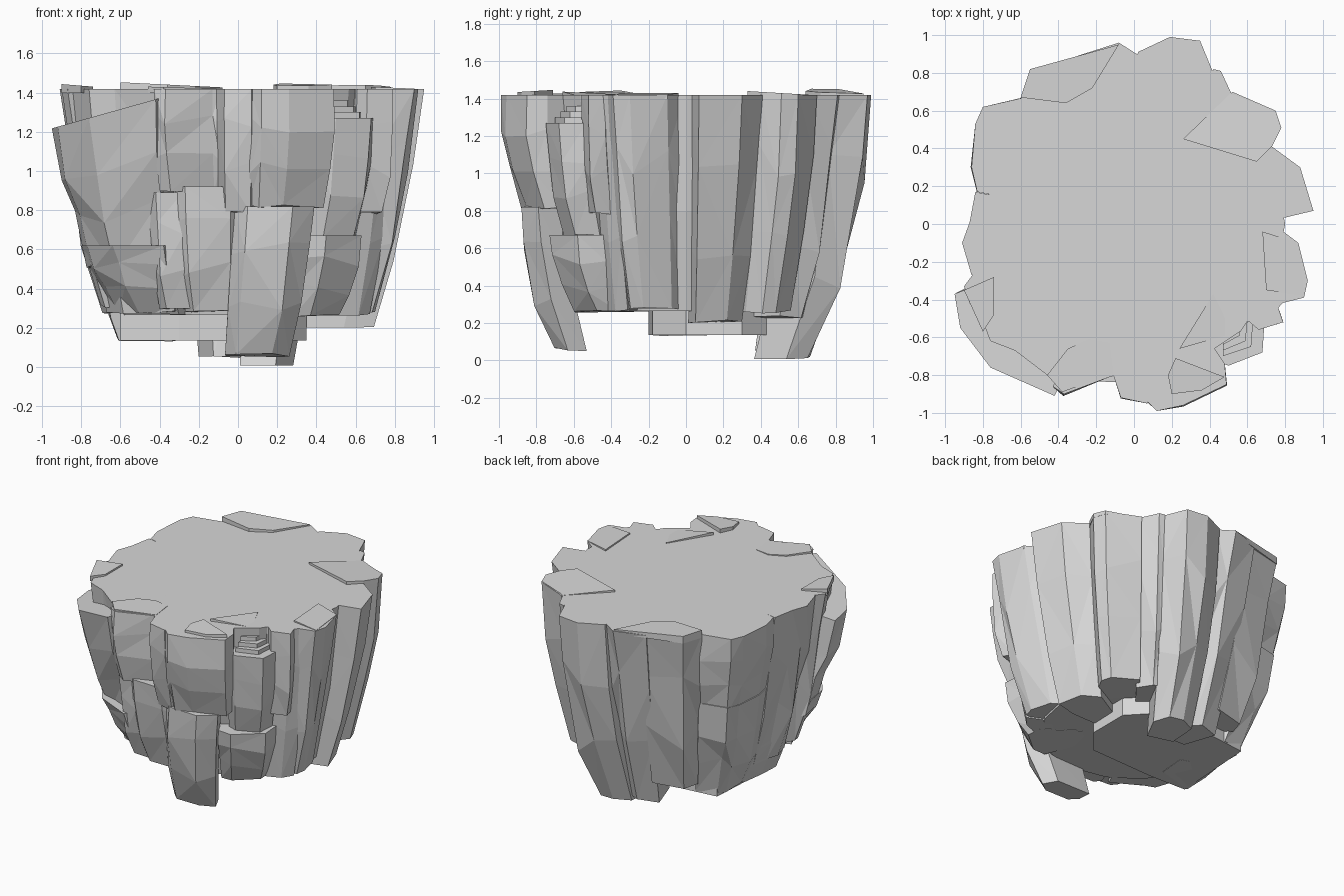
import bpy
import bmesh
import math
import random
from mathutils import Vector

random.seed(4)
default_cube = bpy.data.objects.get("Cube")
if default_cube:
    bpy.data.objects.remove(default_cube, do_unlink=True)

GROUND = 1.418   # height of the flat top

# One plain stone colour
stone = bpy.data.materials.new("stone_grey")
stone.use_nodes = True
stone_colour = (0.68, 0.68, 0.68, 1)
stone.diffuse_color = stone_colour
stone.node_tree.nodes["Principled BSDF"].inputs["Base Color"].default_value = stone_colour


def loft(name, rings):
    """Close a stack of equal rings into a solid with flat, triangulated sides."""
    bm = bmesh.new()
    levels = [[bm.verts.new(point) for point in ring] for ring in rings]
    count = len(levels[0])
    for low, high in zip(levels, levels[1:]):
        for i in range(count):
            j = (i + 1) % count
            a, b, c, d = low[i], low[j], high[j], high[i]
            if random.random() < 0.5:
                bm.faces.new((a, b, c))
                bm.faces.new((a, c, d))
            else:
                bm.faces.new((a, b, d))
                bm.faces.new((b, c, d))
    bm.faces.new(levels[0][::-1])
    bm.faces.new(levels[-1])
    bmesh.ops.recalc_face_normals(bm, faces=bm.faces)
    mesh = bpy.data.meshes.new(name)
    bm.to_mesh(mesh)
    bm.free()
    mesh.materials.append(stone)
    obj = bpy.data.objects.new(name, mesh)
    bpy.context.collection.objects.link(obj)
    return obj


def column(name, outline, bottom, taper, top=GROUND, bulge=0.03, tilt=0.0,
           shift=0.0, depth=0.55):
    """Wedge of rock: the outer outline runs towards the core and narrows downwards."""
    inner = [(x * depth, y * depth) for x, y in (outline[-1], outline[0])]
    points = list(outline) + inner
    middle_x = sum(x for x, y in outline) / len(outline)
    rings = []
    for t in (0, 0.35, 0.7, 1):
        scale = taper + (1 - taper) * t + bulge * math.sin(math.pi * t)
        between = 0 < t < 1
        ring = []
        for x, y in points:
            wobble = random.uniform(-0.012, 0.012) if between else 0
            lift = random.uniform(-0.08, 0.08) * (top - bottom) if between else 0
            if t == 0:
                lift = random.uniform(0, 0.02)
            slope = tilt * (x - middle_x) * t
            ring.append((x * (scale + wobble) + shift * (1 - t), y * (scale + wobble),
                         bottom + (top - bottom) * t + lift + slope))
        rings.append(ring)
    return loft(name, rings)


def slab(name, outline, top, base=GROUND - 0.02, lean=(0, 0)):
    """Thin broken plate, its upper face leaning along x and y."""
    centre = sum((Vector(p) for p in outline), Vector((0, 0))) / len(outline)
    upper = [(x, y, top + lean[0] * (x - centre.x) + lean[1] * (y - centre.y))
             for x, y in outline]
    return loft(name, [[(x, y, base) for x, y in outline], upper])


# Solid core with the flat top
sides = 16
core_rings = []
for radius, height in ((0.62, 0.265), (0.73, 0.8), (0.8, GROUND)):
    core_rings.append([(radius * math.cos(math.tau * i / sides),
                        radius * math.sin(math.tau * i / sides), height)
                       for i in range(sides)])
loft("core", core_rings)

# Flat underside hanging below the core
slab("underside", [(-.6, -.19), (-.3, -.2), (.2, -.18), (.35, 0), (.35, .3),
                   (.2, .46), (-.3, .47), (-.56, .44)], 0.4, base=0.135)

# Tall columns on the +x side
column("side_column_front", [(.7, -.44), (.9, -.39), (.92, -.3), (.87, -.1), (.75, -.01)],
       0.27, 0.76)
column("side_column_middle", [(.74, .02), (.95, .07), (.88, .3), (.73, .41)],
       0.2, 0.73, bulge=0.02)
column("side_column_back", [(.72, .4), (.78, .51), (.75, .6), (.52, .7)], 0.25, 0.8)
column("side_splinter", [(.66, -.56), (.79, -.52), (.76, -.43)], 0.78, 0.93)
column("side_edge", [(.6, -.52), (.75, -.46), (.82, -.38)], 0.26, 0.82)

# Columns along the back, reaching lowest
column("back_corner_column", [(.53, .66), (.46, .81), (.42, .82)], 0.22, 0.76)
column("back_long_column", [(.42, .8), (.35, .97), (.19, .99), (.02, .91)], 0.0, 0.67,
       bulge=0.075, depth=0.68)
column("back_middle_column", [(.03, .89), (-.08, .96), (-.3, .89)], 0.04, 0.67, depth=0.62)
column("back_end_column", [(-.25, .89), (-.55, .82), (-.6, .67)], 0.2, 0.74)

# Two tiers at the back of the -x side
corner = [(-.58, .67), (-.8, .62), (-.84, .53), (-.86, .3), (-.83, .17)]
column("corner_block_upper", corner, 0.82, 0.9)
column("corner_block_lower", [(x * .92, y * .92) for x, y in corner], 0.14, 0.75, top=0.88)

# Columns on the -x side
column("flank_column", [(-.84, .17), (-.87, .01), (-.91, -.1), (-.86, -.27)], 0.27, 0.76)
column("flank_foot", [(-.66, .2), (-.7, 0), (-.69, -.2)], 0.13, 0.88, top=0.5)
column("flank_splinter", [(-.84, -.25), (-.9, -.33), (-.87, -.42)], 0.3, 0.78)

# Big leaning block at the front corner, with the rock behind and beneath
column("corner_backing", [(-.87, -.34), (-.76, -.62), (-.63, -.67), (-.42, -.83)], 0.27, 0.77)
column("leaning_block", [(-.95, -.37), (-.92, -.55), (-.76, -.76), (-.42, -.91)],
       0.5, 0.75, top=1.27, bulge=0.01, tilt=0.28, shift=-0.06)
column("corner_foot", [(-.8, -.3), (-.77, -.48), (-.64, -.66), (-.38, -.78)],
       0.26, 0.79, top=0.62)

# Stacked blocks across the front
column("front_block_upper", [(-.43, -.86), (-.37, -.9), (-.13, -.81), (-.09, -.8)], 0.88, 0.93)
column("front_block_lower", [(-.32, -.78), (-.27, -.83), (-.04, -.84), (.01, -.78)],
       0.27, 0.84, top=0.92)
column("front_filler", [(-.46, -.72), (-.42, -.78), (-.28, -.79)], 0.28, 0.87, top=0.89)
column("front_sliver", [(-.11, -.8), (-.07, -.92), (.07, -.95), (.1, -.88)], 0.78, 0.9)
column("front_overhang", [(.06, -.93), (.12, -.99), (.26, -.96), (.49, -.85), (.48, -.74)],
       0.81, 0.89, bulge=0.04)
column("hanging_block", [(-.02, -.8), (.05, -.87), (.28, -.88), (.39, -.79)],
       0.05, 0.8, top=0.82, bulge=0.06, shift=-0.05, depth=0.84)
column("front_side_block", [(.42, -.72), (.5, -.75), (.68, -.68), (.69, -.53)],
       0.66, 0.87, top=1.27)
column("front_side_foot", [(.34, -.72), (.45, -.73), (.63, -.58), (.62, -.44)],
       0.25, 0.82, top=0.67)

# Rubble stepping up to the top beside the overhang
for step in range(3):
    inset = 0.03 * step
    slab("rubble_step", [(.47, -.7 + inset), (.62 - inset, -.65 + inset),
                         (.63 - inset, -.52), (.5, -.45)],
         1.3 + 0.03 * step, base=1.2)

# Broken plates lying on the top
slab("back_plate", [(-.55, .82), (-.6, .67), (-.36, .64), (-.22, .72), (-.08, .95), (-.26, .9)],
     1.44, lean=(-.05, 0))
slab("side_plate", [(.26, .45), (.65, .33), (.73, .41), (.78, .51), (.75, .6), (.51, .69)],
     1.43, lean=(0, -.06))
slab("ledge_plate", [(.68, -.04), (.7, -.35), (.9, -.38), (.87, -.1)], 1.425, lean=(-.04, 0))
slab("overhang_plate", [(.18, -.8), (.22, -.71), (.48, -.81), (.36, -.88), (.2, -.9)],
     1.44, lean=(0, .06))
slab("shard_plate", [(.24, -.66), (.42, -.37), (.52, -.58)], 1.425, lean=(-.08, 0))
slab("flank_plate", [(-.9, -.35), (-.74, -.28), (-.74, -.48), (-.8, -.57)], 1.435,
     lean=(-.08, 0))
slab("front_plate", [(-.46, -.8), (-.35, -.66), (-.24, -.61), (-.13, -.63), (-.11, -.79),
                     (-.38, -.89)], 1.425, lean=(-.03, 0))
